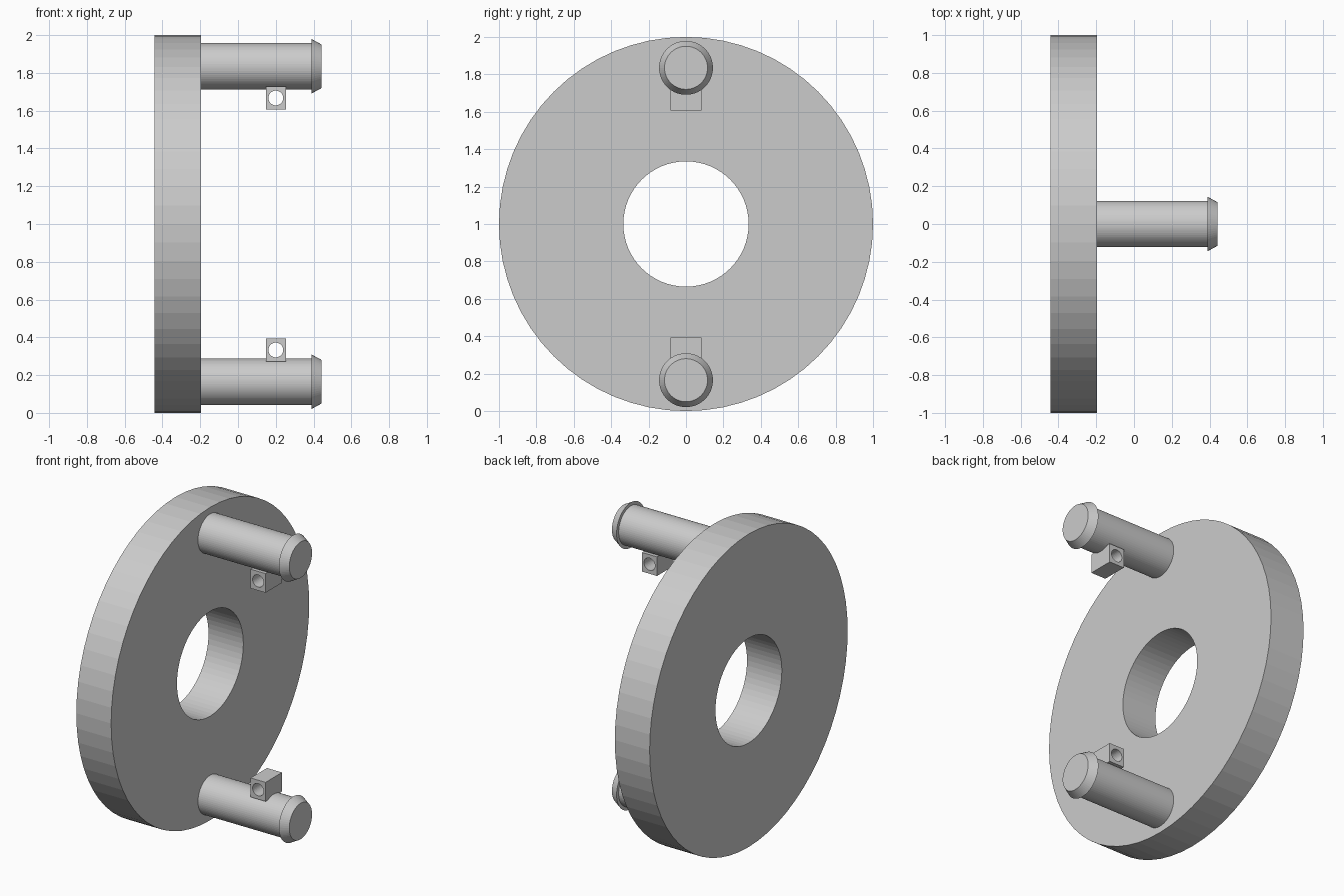
import bpy, bmesh
from math import sin, cos, pi

if "Cube" in bpy.data.objects:
    bpy.data.objects.remove(bpy.data.objects["Cube"])

SEG = 64


def finish(name, bm):
    bmesh.ops.recalc_face_normals(bm, faces=bm.faces)
    me = bpy.data.meshes.new(name)
    bm.to_mesh(me)
    bm.free()
    ob = bpy.data.objects.new(name, me)
    bpy.context.collection.objects.link(ob)
    return ob


def loft(name, rings, closed):
    """Join equal-length rings of points; close into a loop or cap both ends."""
    bm = bmesh.new()
    rows = [[bm.verts.new(p) for p in ring] for ring in rings]
    pairs = list(zip(rows, rows[1:]))
    if closed:
        pairs.append((rows[-1], rows[0]))
    else:
        bm.faces.new(rows[0])
        bm.faces.new(rows[-1])
    for a, b in pairs:
        n = len(a)
        for i in range(n):
            j = (i + 1) % n
            bm.faces.new((a[i], a[j], b[j], b[i]))
    return finish(name, bm)


def lathe(name, profile, cz, closed=False):
    """Turn an (x, radius) profile around a horizontal axis at height cz."""
    rings = [[(x, r * cos(2 * pi * i / SEG), cz + r * sin(2 * pi * i / SEG))
              for i in range(SEG)] for x, r in profile]
    return loft(name, rings, closed)


def drilled_block(name, cx, cz, hx, hy, hz, hole, n=32):
    """Box with a round hole running along y."""
    inner, outer = [], []
    for i in range(n):
        c, s = cos(2 * pi * i / n), sin(2 * pi * i / n)
        m = max(abs(c), abs(s))
        inner.append((cx + hole * c, cz + hole * s))
        outer.append((cx + hx * c / m, cz + hz * s / m))
    rings = [[(x, y, z) for x, z in ring] for ring, y in
             ((inner, -hy), (outer, -hy), (outer, hy), (inner, hy))]
    return loft(name, rings, True)


# Ring-shaped plate
lathe("plate", [(-0.443, 0.335), (-0.443, 1), (-0.197, 1), (-0.197, 0.335)], 1, True)

# Upper and lower pins with flared heads, each with a drilled lug facing the middle
for label, side in (("upper", 1), ("lower", -1)):
    lathe(label + "_pin", [(-0.21, 0.123), (0.39, 0.123), (0.39, 0.144), (0.443, 0.115)],
          1 + side * 0.835)
    drilled_block(label + "_lug", 0.2, 1 + side * 0.667, 0.053, 0.083, 0.061, 0.039)
